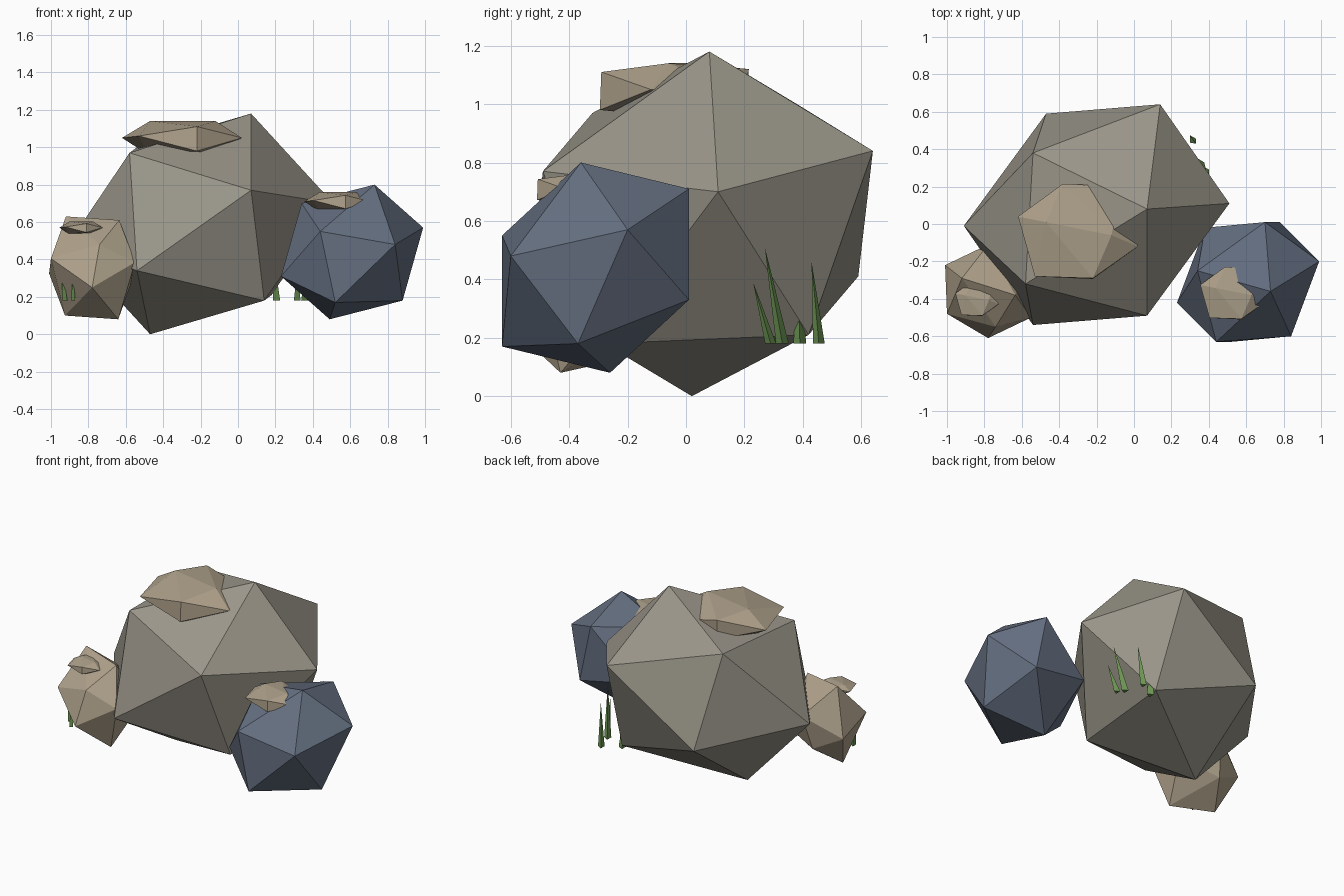
import bpy, bmesh
from mathutils import Vector


def material(name, rgb):
    m = bpy.data.materials.new(name)
    m.diffuse_color = (*rgb, 1)
    return m


STONE = material("warm_grey_stone", (0.32, 0.30, 0.25))
BLUE = material("blue_stone", (0.13, 0.16, 0.22))
TAN = material("tan_stone", (0.43, 0.36, 0.26))
GREEN = material("grass_green", (0.16, 0.32, 0.09))


# A twenty-sided rock: six corner offsets, each mirrored through the centre
def rock(name, centre, corners, mat, scale=1.0):
    bm = bmesh.new()
    c = Vector(centre)
    for p in corners:
        for s in (scale, -scale):
            bm.verts.new(c + Vector(p) * s)
    bmesh.ops.convex_hull(bm, input=bm.verts[:])
    bmesh.ops.recalc_face_normals(bm, faces=bm.faces[:])
    finish(name, bm, mat)


# A three-sided blade of grass leaning from base to tip
def blade(name, base, tip, r):
    bm = bmesh.new()
    b = [bm.verts.new(Vector(base) + Vector(d) * r)
         for d in ((1, 0, 0), (-0.5, 0.87, 0), (-0.5, -0.87, 0))]
    t = bm.verts.new(tip)
    bm.faces.new(b[::-1])
    for i in range(3):
        bm.faces.new((b[i], b[(i + 1) % 3], t))
    finish(name, bm, GREEN)


def finish(name, bm, mat):
    me = bpy.data.meshes.new(name)
    bm.to_mesh(me)
    bm.free()
    me.materials.append(mat)
    bpy.context.collection.objects.link(bpy.data.objects.new(name, me))


# Main boulders
rock("large_boulder", (-0.20, 0.05, 0.59),
     [(0.27, 0.03, 0.59), (0.71, 0.06, 0.11), (0.34, 0.59, 0.25),
      (0.27, -0.54, 0.18), (-0.38, -0.37, 0.38), (-0.34, 0.33, 0.41)], STONE)
rock("blue_boulder", (0.61, -0.31, 0.44),
     [(0.12, -0.05, 0.36), (0.38, 0.11, 0.13), (0.23, -0.29, 0.04),
      (-0.17, -0.32, 0.11), (-0.09, -0.32, -0.27), (0.27, -0.06, -0.26)], BLUE)
rock("small_boulder", (-0.78, -0.36, 0.355),
     [(-0.22, -0.12, 0.05), (0.23, -0.14, 0.03), (0, -0.25, -0.105),
      (0.04, -0.19, 0.125), (-0.145, 0.02, -0.255), (0.14, -0.07, -0.275)], TAN)

# Flat cap stones, one on each boulder
CAP = [(0.32, -0.08, 0), (0.08, -0.25, 0.06), (0.08, -0.255, -0.07),
       (-0.23, -0.24, 0.01), (-0.17, 0.05, 0.09), (0.18, -0.02, 0.09)]
for name, centre, s in (("large_cap_stone", (-0.30, -0.04, 1.05), 1.0),
                        ("blue_cap_stone", (0.53, -0.37, 0.71), 0.55),
                        ("small_cap_stone", (-0.84, -0.40, 0.57), 0.36)):
    rock(name, centre, CAP, TAN, s)

# Grass tufts: behind the large boulder and beside the small one
for i, (b, t, r) in enumerate((
        ((0.38, 0.29, 0.18), (0.40, 0.23, 0.39), 0.022),
        ((0.35, 0.33, 0.18), (0.39, 0.27, 0.51), 0.025),
        ((0.20, 0.39, 0.18), (0.18, 0.38, 0.50), 0.025),
        ((0.31, 0.455, 0.18), (0.33, 0.43, 0.46), 0.023),
        ((-0.93, -0.44, 0.18), (-0.945, -0.45, 0.38), 0.018),
        ((-0.885, -0.50, 0.18), (-0.88, -0.50, 0.40), 0.014))):
    blade(f"grass_blade_{i + 1}", b, t, r)
